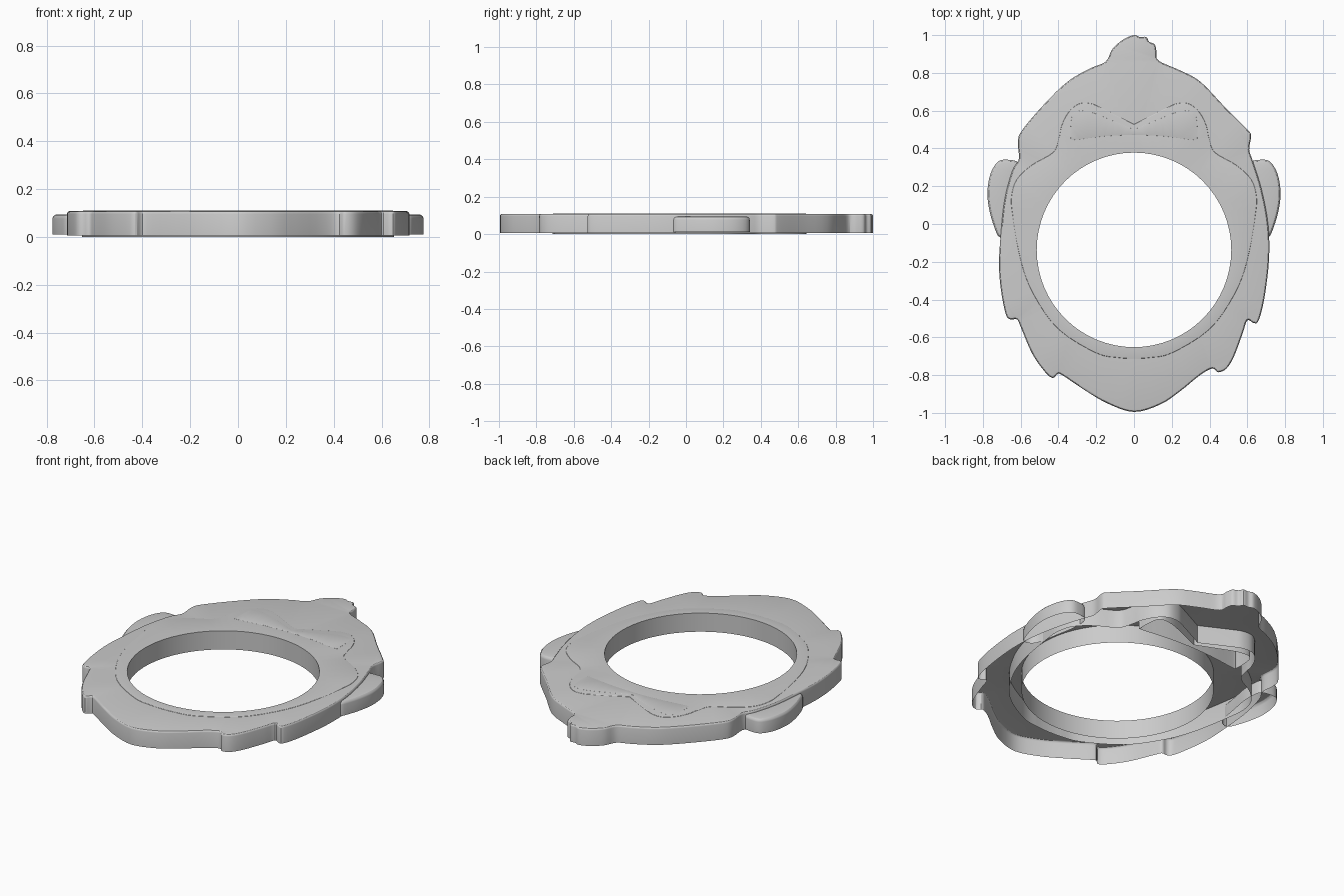
import bpy
import bmesh
from math import sin, cos, pi
from mathutils import Vector

cube = bpy.data.objects.get("Cube")
if cube:
    bpy.data.objects.remove(cube, do_unlink=True)

grey = bpy.data.materials.new("plain grey")
grey.use_nodes = True
grey.diffuse_color = (0.6, 0.6, 0.6, 1)
grey.node_tree.nodes["Principled BSDF"].inputs["Base Color"].default_value = (0.6, 0.6, 0.6, 1)


def spline(points, closed, steps=4):
    """Smooth curve through the points."""
    pts = [Vector(p) for p in points]
    n = len(pts)

    def pick(i):
        return pts[i % n] if closed else pts[max(0, min(n - 1, i))]

    out = []
    for i in range(n if closed else n - 1):
        a, b, c, d = (pick(i + k) for k in (-1, 0, 1, 2))
        for s in range(steps):
            t = s / steps
            out.append(0.5 * (2 * b + (c - a) * t + (2 * a - 5 * b + 4 * c - d) * t * t
                              + (3 * b - a - 3 * c + d) * t ** 3))
    return out if closed else out + [pts[-1]]


def mirrored(half):
    """Closed outline from a half that starts and ends on the centre line."""
    right = spline(half, False)
    return right + [Vector((-p.x, p.y)) for p in reversed(right[1:-1])]


def inset(loop, amount):
    n = len(loop)
    out = []
    for i, p in enumerate(loop):
        tangent = (loop[(i + 1) % n] - loop[i - 1]).normalized()
        out.append(p + Vector((-tangent.y, tangent.x)) * amount)
    return out


def add_walls(bm, levels):
    """Skin a stack of (loop, z) rings and return the last ring's edges."""
    rings = [[bm.verts.new((p.x, p.y, z)) for p in loop] for loop, z in levels]
    n = len(rings[0])
    for low, high in zip(rings, rings[1:]):
        for i in range(n):
            j = (i + 1) % n
            bm.faces.new((low[i], low[j], high[j], high[i]))
    last = rings[-1]
    return [bm.edges.get((last[i], last[(i + 1) % n])) for i in range(n)]


def shell(name, loop, bottom, top, bevel, hole=None, hole_wall=False):
    """Thin shell, open underneath, with a rounded upper rim."""
    area = sum(loop[i - 1].cross(p) for i, p in enumerate(loop))
    if area < 0:
        loop = loop[::-1]
    levels = [(loop, bottom)]
    for k in range(4):
        a = k / 3 * pi / 2
        levels.append((inset(loop, bevel * (1 - cos(a))), top - bevel * (1 - sin(a))))
    bm = bmesh.new()
    rim = add_walls(bm, levels)
    if hole:
        hole = hole[::-1]
        if hole_wall:
            rim += add_walls(bm, [(hole, bottom), (hole, top)])
        else:
            verts = [bm.verts.new((p.x, p.y, top)) for p in hole]
            rim += [bm.edges.new((verts[i - 1], verts[i])) for i in range(len(verts))]
    cap = bmesh.ops.triangle_fill(bm, edges=rim, use_beauty=True, normal=(0, 0, 1))
    for f in cap["geom"]:
        if isinstance(f, bmesh.types.BMFace):
            f.normal_update()
            if f.normal.z < 0:
                f.normal_flip()
    mesh = bpy.data.meshes.new(name)
    bm.to_mesh(mesh)
    bm.free()
    mesh.materials.append(grey)
    obj = bpy.data.objects.new(name, mesh)
    bpy.context.collection.objects.link(obj)
    bpy.ops.object.select_all(action="DESELECT")
    obj.select_set(True)
    bpy.context.view_layer.objects.active = obj
    bpy.ops.object.shade_smooth_by_angle(angle=pi / 6)


# Round opening through the middle
opening = [Vector((0.515 * cos(i * pi / 32), 0.515 * sin(i * pi / 32) - 0.137)) for i in range(64)]

# Hair and beard silhouette, clockwise from the tuft
hair = [(0, 1), (.03, .99), (.065, .99), (.08, .965), (.11, .95), (.12, .91), (.13, .865),
        (.24, .815), (.35, .755), (.48, .62), (.6, .5), (.62, .465), (.61, .395), (.63, .33),
        (.675, .185), (.71, 0), (.715, -.185), (.69, -.395), (.66, -.51), (.635, -.525),
        (.6, -.51), (.575, -.58), (.53, -.7), (.49, -.765), (.445, -.785), (.415, -.765),
        (.35, -.8), (.245, -.885), (.14, -.955), (0, -.995), (-.14, -.95), (-.26, -.88),
        (-.38, -.8), (-.405, -.795), (-.43, -.815), (-.47, -.785), (-.54, -.685), (-.6, -.545),
        (-.62, -.505), (-.655, -.505), (-.68, -.475), (-.705, -.345), (-.715, -.21),
        (-.705, -.05), (-.685, .13), (-.645, .28), (-.61, .345), (-.615, .435), (-.59, .5),
        (-.47, .64), (-.35, .755), (-.23, .825), (-.15, .86), (-.115, .925), (-.06, .975)]
shell("hair_and_beard", spline(hair, True), 0.005, 0.108, 0.012, opening)

# Face plate with brow arches, carrying the wall of the opening
face = [(0, -.715), (.08, -.71), (.2, -.685), (.4, -.56), (.53, -.38), (.6, -.2), (.645, .05),
        (.65, .15), (.62, .24), (.54, .315), (.43, .38), (.4, .45), (.385, .52), (.35, .59),
        (.295, .637), (.23, .64), (.165, .613), (0, .53)]
shell("face", mirrored(face), 0, 0.11, 0.006, opening, True)

# Joined eyes
eyes = [(0, .472), (.15, .465), (.32, .445), (.335, .455), (.335, .52), (.325, .58),
        (.29, .6), (.22, .59), (.12, .55), (0, .5)]
shell("eyes", mirrored(eyes), 0, 0.1104, 0.001)

# Ears
ear = [(.61, .32), (.665, .34), (.72, .33), (.76, .265), (.776, .17), (.767, .08),
       (.742, -.01), (.71, -.07), (.65, -.04), (.62, .1), (.6, .22)]
for side, name in ((1, "left_ear"), (-1, "right_ear")):
    shell(name, spline([(side * x, y) for x, y in ear], True), 0.01, 0.094, 0.018)
